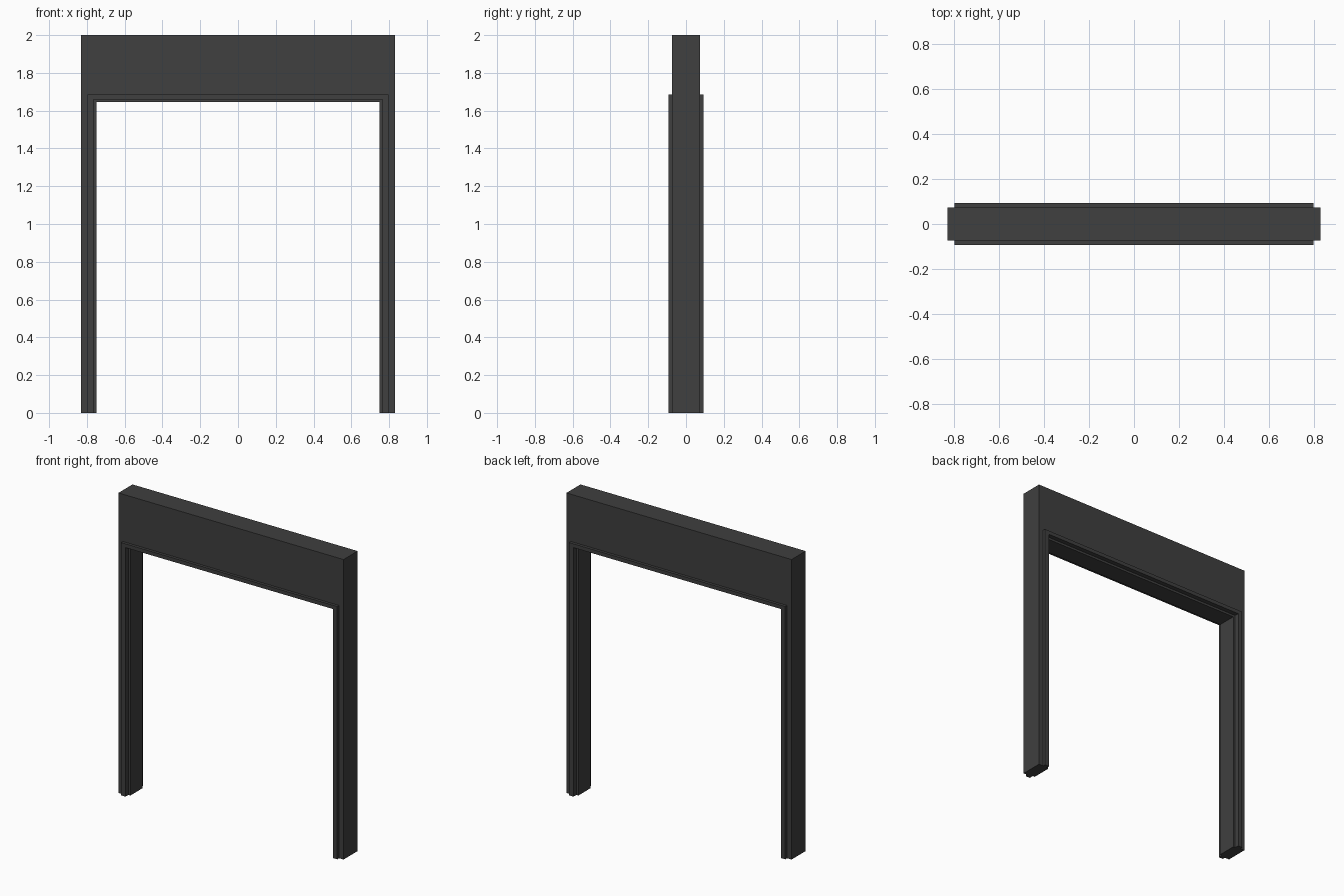
import bpy, bmesh

if "Cube" in bpy.data.objects:
    bpy.data.objects.remove(bpy.data.objects["Cube"])

# Half of the cross-section, front to middle: (half width, top height, depth)
half = [
    (0.83, 2.0, 0.074),     # wall outer edge
    (0.797, 1.685, 0.074),  # casing meets wall
    (0.797, 1.685, 0.093),  # casing outer edge
    (0.765, 1.66, 0.093),   # casing inner edge
    (0.765, 1.66, 0.063),   # casing reveal
    (0.75, 1.645, 0.063),   # inner lining
]
section = [(w, t, -d) for w, t, d in half] + [(w, t, d) for w, t, d in reversed(half)]


def sweep_frame(name, section):
    """Sweep a closed section up one leg, across the header and down the other leg."""
    bm = bmesh.new()
    rings = []
    for side, raised in ((-1, 0), (-1, 1), (1, 1), (1, 0)):
        rings.append([bm.verts.new((side * w, y, t * raised)) for w, t, y in section])
    n = len(section)
    for a, b in zip(rings, rings[1:]):
        for i in range(n):
            j = (i + 1) % n
            bm.faces.new((a[i], a[j], b[j], b[i]))
    # feet
    bm.faces.new(rings[0])
    bm.faces.new(rings[-1][::-1])
    bmesh.ops.recalc_face_normals(bm, faces=bm.faces)
    mesh = bpy.data.meshes.new(name)
    bm.to_mesh(mesh)
    bm.free()
    obj = bpy.data.objects.new(name, mesh)
    bpy.context.collection.objects.link(obj)
    return obj


# Door surround with stepped casing on both sides
frame = sweep_frame("door_frame", section)
mat = bpy.data.materials.new("dark_grey")
mat.diffuse_color = (0.05, 0.05, 0.05, 1)
mat.use_nodes = True
mat.node_tree.nodes["Principled BSDF"].inputs["Base Color"].default_value = mat.diffuse_color
frame.data.materials.append(mat)
